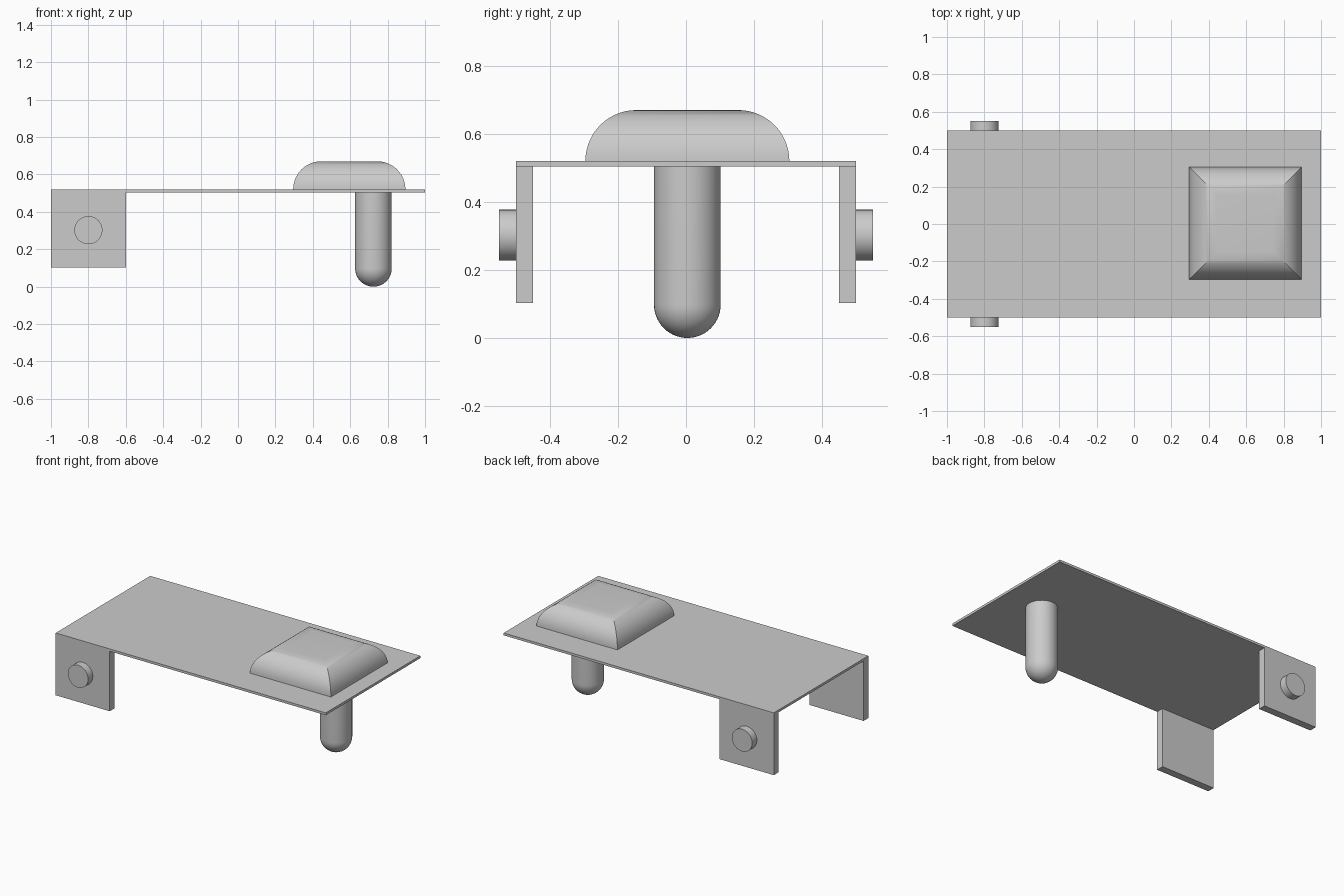
import bpy, bmesh, math
from mathutils import Matrix

old = bpy.data.objects.get("Cube")
if old:
    bpy.data.objects.remove(old, do_unlink=True)

grey = bpy.data.materials.new("plain_grey")
grey.use_nodes = True
COLOUR = (0.6, 0.6, 0.6, 1)
grey.diffuse_color = COLOUR
grey.node_tree.nodes["Principled BSDF"].inputs["Base Color"].default_value = COLOUR


def finish(name, bm, smooth=False):
    bmesh.ops.recalc_face_normals(bm, faces=bm.faces)
    mesh = bpy.data.meshes.new(name)
    bm.to_mesh(mesh)
    bm.free()
    mesh.materials.append(grey)
    obj = bpy.data.objects.new(name, mesh)
    bpy.context.collection.objects.link(obj)
    if smooth:
        bpy.ops.object.select_all(action='DESELECT')
        obj.select_set(True)
        bpy.context.view_layer.objects.active = obj
        bpy.ops.object.shade_smooth_by_angle(angle=math.radians(30))
    return obj


def box(name, low, high):
    bm = bmesh.new()
    size = [b - a for a, b in zip(low, high)]
    mid = [(a + b) / 2 for a, b in zip(low, high)]
    bmesh.ops.create_cube(bm, size=1, matrix=Matrix.Translation(mid) @ Matrix.Diagonal((*size, 1)))
    return finish(name, bm)


def loft(name, rings):
    """Skin a stack of equal-length point rings and cap both ends."""
    bm = bmesh.new()
    loops = [[bm.verts.new(p) for p in ring] for ring in rings]
    n = len(loops[0])
    for a, b in zip(loops, loops[1:]):
        for i in range(n):
            j = (i + 1) % n
            bm.faces.new((a[i], a[j], b[j], b[i]))
    bm.faces.new(loops[0])
    bm.faces.new(loops[-1])
    return finish(name, bm, smooth=True)


def circle(cx, cy, z, r, n=48):
    angles = [math.tau * i / n for i in range(n)]
    return [(cx + r * math.cos(a), cy + r * math.sin(a), z) for a in angles]


def square(cx, cy, z, h):
    return [(cx + sx * h, cy + sy * h, z) for sx, sy in ((-1, -1), (1, -1), (1, 1), (-1, 1))]


# Thin deck plate
box("deck_plate", (-1, -0.5, 0.504), (1, 0.5, 0.52))

# Side flanges with a round pivot pin on each outer face
for side, label in ((-1, "right"), (1, "left")):
    inner, outer = sorted((side * 0.45, side * 0.5))
    box(label + "_flange", (-1, inner, 0.103), (-0.6, outer, 0.504))
    bm = bmesh.new()
    place = Matrix.Translation((-0.8, side * 0.52, 0.302)) @ Matrix.Rotation(math.pi / 2, 4, 'X')
    bmesh.ops.create_cone(bm, cap_ends=True, segments=48, radius1=0.075, radius2=0.075,
                          depth=0.06, matrix=place)
    finish(label + "_pivot_pin", bm, smooth=True)

# Square button with quarter-round sides meeting at mitred corners
STEPS = 14
quarter = [math.pi / 2 * i / STEPS for i in range(STEPS + 1)]
loft("button_cap", [square(0.595, 0.004, 0.52 + 0.15 * math.sin(a), 0.15 + 0.15 * math.cos(a))
                    for a in quarter])

# Hanging plunger with a hemispherical tip
R = 0.098
tip = [circle(0.724, 0.004, R - R * math.cos(a), R * math.sin(a)) for a in quarter[1:]]
loft("plunger", [circle(0.724, 0.004, 0, 0.002)] + tip + [circle(0.724, 0.004, 0.51, R)])
